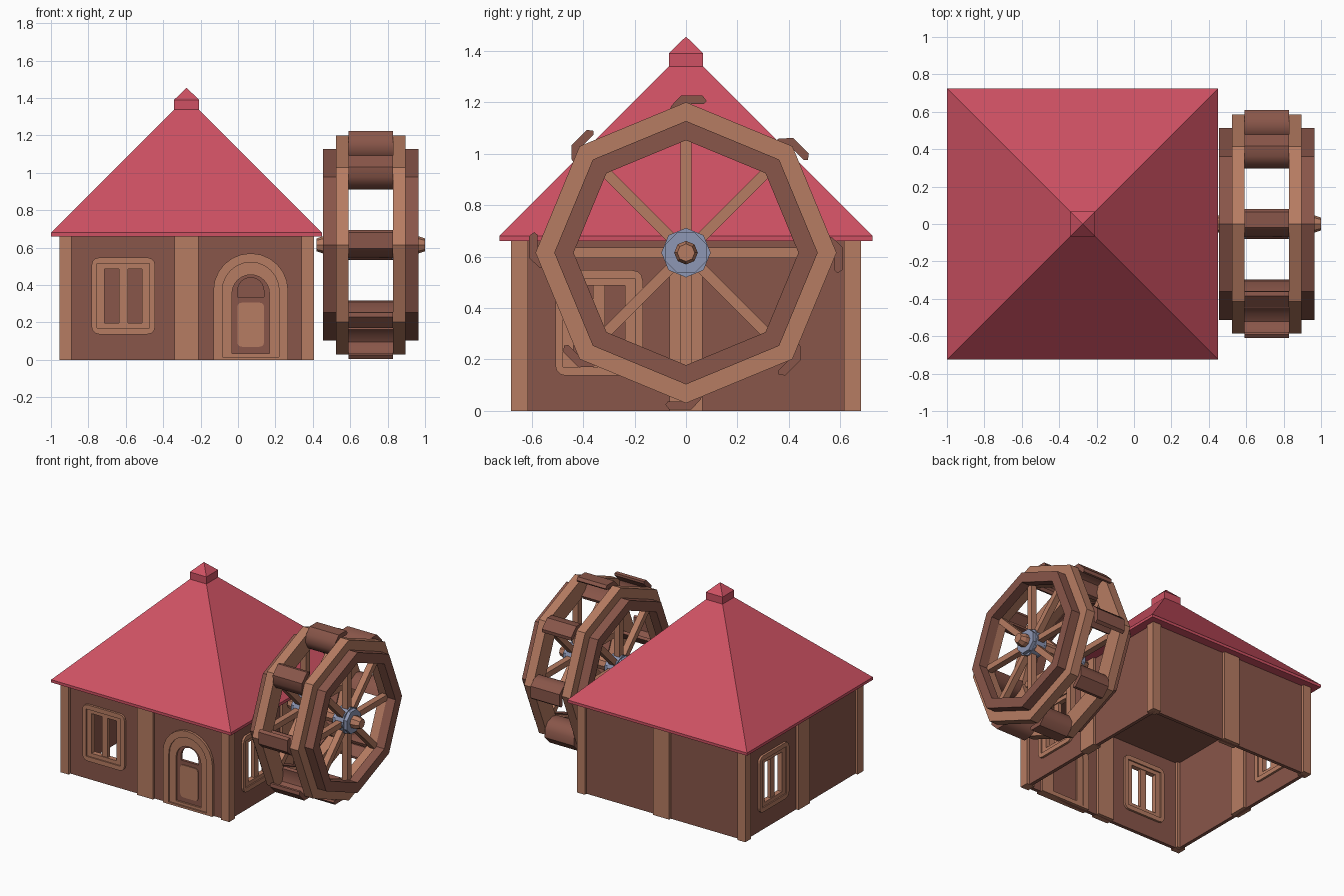
import bpy, bmesh, math
from mathutils import Matrix, Vector

if "Cube" in bpy.data.objects:
    bpy.data.objects.remove(bpy.data.objects["Cube"], do_unlink=True)


def material(name, rgb):
    m = bpy.data.materials.new(name)
    m.use_nodes = True
    m.diffuse_color = (*rgb, 1)
    m.node_tree.nodes["Principled BSDF"].inputs["Base Color"].default_value = (*rgb, 1)
    return m


TAN = material("light wood", (0.47, 0.2, 0.122))
BROWN = material("dark wood", (0.25, 0.093, 0.067))
RED = material("red roof", (0.62, 0.083, 0.125))
BLUE = material("blue metal", (0.27, 0.31, 0.46))

CX = -0.275                      # house centre
HUB_Z = 0.615                    # wheel centre height
UPRIGHT = Matrix.Rotation(math.pi / 2, 4, 'X')


def finish(name, bm, mat, matrix=Matrix()):
    bmesh.ops.remove_doubles(bm, verts=bm.verts, dist=1e-5)
    bmesh.ops.recalc_face_normals(bm, faces=bm.faces)
    bm.transform(matrix)
    for f in bm.faces:
        f.smooth = False
    me = bpy.data.meshes.new(name)
    bm.to_mesh(me)
    bm.free()
    me.materials.append(mat)
    ob = bpy.data.objects.new(name, me)
    bpy.context.collection.objects.link(ob)
    return ob


def plate(name, loops, w0, w1, mat, matrix):
    """Extruded flat outline; further loops are holes."""
    cu = bpy.data.curves.new(name, 'CURVE')
    cu.dimensions = '2D'
    cu.fill_mode = 'BOTH'
    cu.extrude = (w1 - w0) / 2
    for pts in loops:
        sp = cu.splines.new('POLY')
        sp.points.add(len(pts) - 1)
        for p, (u, v) in zip(sp.points, pts):
            p.co = (u, v, 0, 1)
        sp.use_cyclic_u = True
    tmp = bpy.data.objects.new(name, cu)
    bpy.context.collection.objects.link(tmp)
    dg = bpy.context.evaluated_depsgraph_get()
    me = bpy.data.meshes.new_from_object(tmp.evaluated_get(dg))
    bm = bmesh.new()
    bm.from_mesh(me)
    bpy.data.objects.remove(tmp)
    bpy.data.curves.remove(cu)
    bpy.data.meshes.remove(me)
    return finish(name, bm, mat, matrix @ Matrix.Translation((0, 0, (w0 + w1) / 2)))


def box(name, lo, hi, mat):
    bm = bmesh.new()
    bmesh.ops.create_cube(bm, size=1)
    lo, hi = Vector(lo), Vector(hi)
    return finish(name, bm, mat, Matrix.Translation((lo + hi) / 2) @ Matrix.Diagonal((*(hi - lo), 1)))


def cone(name, r0, r1, depth, sides, mat, matrix):
    bm = bmesh.new()
    bmesh.ops.create_cone(bm, cap_ends=True, segments=sides, radius1=r0, radius2=r1, depth=depth)
    return finish(name, bm, mat, matrix)


def rect(u, v, hw, hh, c=0.0):
    """Rectangle outline, with rounded corners of size c."""
    if not c:
        return [(u - hw, v - hh), (u + hw, v - hh), (u + hw, v + hh), (u - hw, v + hh)]
    pts = []
    for i, (sx, sy) in enumerate([(1, 1), (-1, 1), (-1, -1), (1, -1)]):
        for k in range(4):
            a = math.radians(90 * i + 30 * k)
            pts.append((u + sx * (hw - c) + c * math.cos(a), v + sy * (hh - c) + c * math.sin(a)))
    return pts


def arch(u, bottom, spring, r):
    top = [(u + r * math.cos(math.pi * k / 12), spring + r * math.sin(math.pi * k / 12)) for k in range(13)]
    return [(u - r, bottom), (u + r, bottom)] + top


def ngon(r, n=8, turn=0.0):
    return [(r * math.cos(math.tau * (k + turn) / n), r * math.sin(math.tau * (k + turn) / n)) for k in range(n)]


def spin(pts, k):
    a = -math.tau * k / 8
    return [(u * math.cos(a) - v * math.sin(a), u * math.sin(a) + v * math.cos(a)) for u, v in pts]


# Walls with windows, posts and the door
WIN_U, WIN_Z, DOOR_U = -0.338, 0.342, 0.343
for side, turn in (("front", 0), ("right", 90), ("back", 180), ("left", -90)):
    m = Matrix.Translation((CX, 0, 0)) @ Matrix.Rotation(math.radians(turn), 4, 'Z') @ UPRIGHT
    loops = [rect(0, 0.33, 0.645, 0.33)]
    if side != "back":
        loops.append(rect(WIN_U, WIN_Z, 0.15, 0.185))
        opening = rect(WIN_U, WIN_Z, 0.1, 0.145)
        plate(side + "_window_frame",
              [rect(WIN_U, WIN_Z, 0.17, 0.205, 0.04), rect(WIN_U, WIN_Z, 0.14, 0.172)], 0.62, 0.676, TAN, m)
        plate(side + "_window_sash", [rect(WIN_U, WIN_Z, 0.145, 0.177), opening], 0.63, 0.667, TAN, m)
        plate(side + "_window_bar", [rect(WIN_U, WIN_Z, 0.024, 0.15)], 0.635, 0.66, TAN, m)
    if side == "front":
        loops.append(arch(DOOR_U, 0.02, 0.37, 0.17))
        plate("door_outer_arch", [arch(DOOR_U, 0, 0.37, 0.2), arch(DOOR_U, 0.015, 0.37, 0.152)], 0.62, 0.678, TAN, m)
        plate("door_inner_arch", [arch(DOOR_U, 0.003, 0.37, 0.156), arch(DOOR_U, 0.035, 0.355, 0.1)],
              0.625, 0.668, TAN, m)
        plate("door", [arch(DOOR_U, 0.03, 0.355, 0.104), arch(DOOR_U, 0.335, 0.37, 0.07)], 0.635, 0.655, BROWN, m)
        plate("door_panel", [rect(DOOR_U, 0.188, 0.072, 0.118, 0.025)], 0.654, 0.661, TAN, m)
    plate(side + "_wall", loops, 0.635, 0.66, BROWN, m)
    plate(side + "_middle_post", [rect(0, 0.33, 0.065, 0.33)], 0.615, 0.679, TAN, m)
    plate(side + "_corner_post", [rect(0.6475, 0.33, 0.0325, 0.33)], 0.615, 0.68, TAN, m)

box("ceiling", (CX - 0.64, -0.64, 0.645), (CX + 0.64, 0.64, 0.659), BROWN)

# Roof
box("eaves", (CX - 0.725, -0.725, 0.66), (CX + 0.725, 0.725, 0.68), RED)
QUARTER = Matrix.Rotation(math.pi / 4, 4, 'Z')
cone("roof", 0.725 * math.sqrt(2), 0, 0.725, 4, RED, Matrix.Translation((CX, 0, 0.68 + 0.3625)) @ QUARTER)
box("roof_cap", (CX - 0.067, -0.067, 1.31), (CX + 0.067, 0.067, 1.39), RED)
cone("roof_cap_tip", 0.067 * math.sqrt(2), 0, 0.065, 4, RED, Matrix.Translation((CX, 0, 1.4225)) @ QUARTER)

# Water wheel, built as two mirrored faces around its middle plane
FACE = Matrix.Rotation(math.pi / 2, 4, 'Z') @ UPRIGHT
WHEEL = Matrix.Translation((0.71, 0, HUB_Z)) @ FACE
for label, s in (("outer", 1), ("inner", -1)):
    def layer(part, loops, a, b, mat):
        a, b = sorted((s * a, s * b))
        plate(label + "_" + part, loops, a, b, mat, WHEEL)
    layer("rim", [ngon(0.585), ngon(0.445)], 0.118, 0.186, TAN)
    layer("rim_band", [ngon(0.512), ngon(0.437)], 0.186, 0.255, BROWN)
    layer("hub", [ngon(0.086, turn=0.5)], 0.11, 0.225, BLUE)
    layer("hub_collar", [ngon(0.096)], 0.135, 0.2, BLUE)
    for k in range(8):
        layer("spoke_%d" % (k + 1), [spin(rect(0, 0.26, 0.021, 0.2), k)], 0.145, 0.19, TAN)
    cone(label + "_axle_end", 0.046, 0.034, 0.035, 8, TAN,
         WHEEL @ Matrix.Translation((0, 0, s * 0.2725)) @ Matrix.Rotation(0 if s > 0 else math.pi, 4, 'X'))
cone("axle", 0.046, 0.046, 0.51, 8, TAN, WHEEL)

# Curved buckets between the rims
SCOOP = [(0.01, 0.43), (-0.04, 0.46), (-0.07, 0.515), (-0.058, 0.57), (-0.02, 0.61), (0.065, 0.61),
         (0.08, 0.59), (0.07, 0.578), (-0.01, 0.578), (-0.035, 0.555), (-0.043, 0.52), (-0.02, 0.48), (0.02, 0.452)]
for k in range(8):
    ob = plate("bucket_%d" % (k + 1), [spin(SCOOP, k)], -0.118, 0.118, BROWN, WHEEL)
    bpy.ops.object.select_all(action='DESELECT')
    ob.select_set(True)
    bpy.context.view_layer.objects.active = ob
    bpy.ops.object.shade_smooth_by_angle(angle=math.radians(42))
